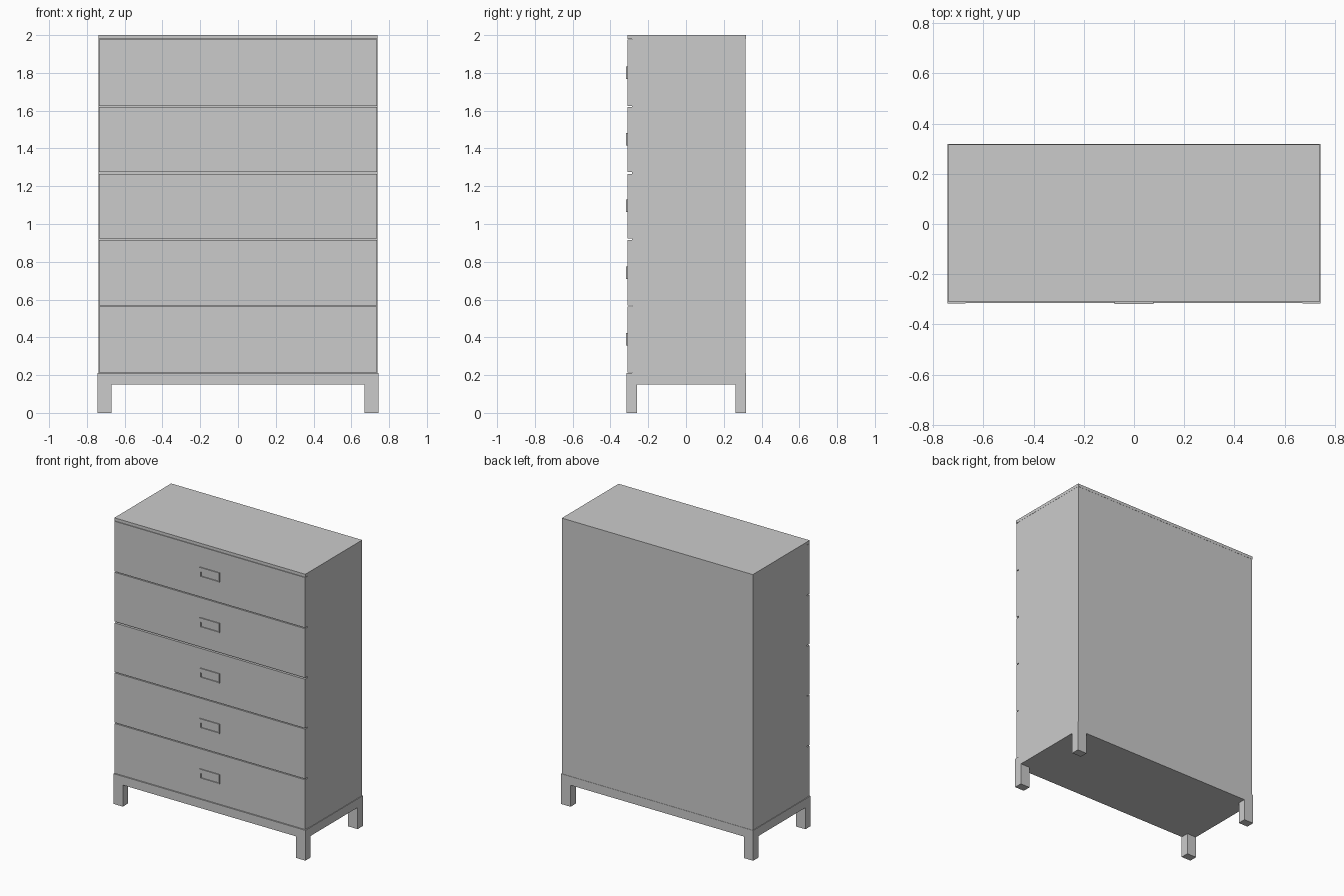
import bpy, bmesh

if "Cube" in bpy.data.objects:
    bpy.data.objects.remove(bpy.data.objects["Cube"])


def box(name, x, y, z):
    """Box from (min, max) pairs on each axis."""
    bm = bmesh.new()
    bmesh.ops.create_cube(bm, size=1)
    for v in bm.verts:
        v.co = [r[0] if c < 0 else r[1] for c, r in zip(v.co, (x, y, z))]
    return finish(name, bm)


def finish(name, bm):
    bmesh.ops.recalc_face_normals(bm, faces=bm.faces)
    me = bpy.data.meshes.new(name)
    bm.to_mesh(me)
    bm.free()
    ob = bpy.data.objects.new(name, me)
    bpy.context.collection.objects.link(ob)
    return ob


def handle(name, z):
    """Raised plate with a recessed finger pocket in the lower half."""
    bm = bmesh.new()
    bmesh.ops.create_cube(bm, size=1)
    for v in bm.verts:
        v.co = (v.co.x * 0.154, -0.318 if v.co.y < 0 else -0.308,
                z + v.co.z * 0.066)
    bm.faces.ensure_lookup_table()
    front = min(bm.faces, key=lambda f: f.calc_center_median().y)
    bmesh.ops.inset_individual(bm, faces=[front], thickness=0.01)
    for v in front.verts:
        v.co.x = 0.066 if v.co.x > 0 else -0.066
        v.co.z = z + (0.004 if v.co.z > z else -0.028)
    pocket = bmesh.ops.extrude_discrete_faces(bm, faces=[front])["faces"][0]
    for v in pocket.verts:
        v.co.y += 0.008
    return finish(name, bm)


# Carcass and top panel
box("carcass", (-0.738, 0.738), (-0.286, 0.316), (0.2, 1.98))
box("top_panel", (-0.739, 0.739), (-0.311, 0.317), (1.979, 2.0))

# Drawer fronts with handles
edges = [0.211, 0.565, 0.919, 1.270, 1.622, 1.979]
for i, (lo, hi) in enumerate(zip(edges, edges[1:]), 1):
    bottom = lo + (0.005 if i == 4 else 0.003)
    top = hi - (0.005 if i == 3 else 0.003)
    box(f"drawer_front_{i}", (-0.737, 0.737), (-0.311, -0.286), (bottom, top))
    handle(f"drawer_handle_{i}", 0.39 + (i - 1) * 0.3527)

# Base frame and legs
box("base_frame", (-0.742, 0.742), (-0.315, 0.318), (0.15, 0.211))
for side, sx in (("left", -1), ("right", 1)):
    xs = sorted((sx * 0.670, sx * 0.743))
    box(f"front_leg_{side}", xs, (-0.316, -0.259), (0, 0.2115))
    box(f"back_leg_{side}", xs, (0.261, 0.3185), (0, 0.2115))
